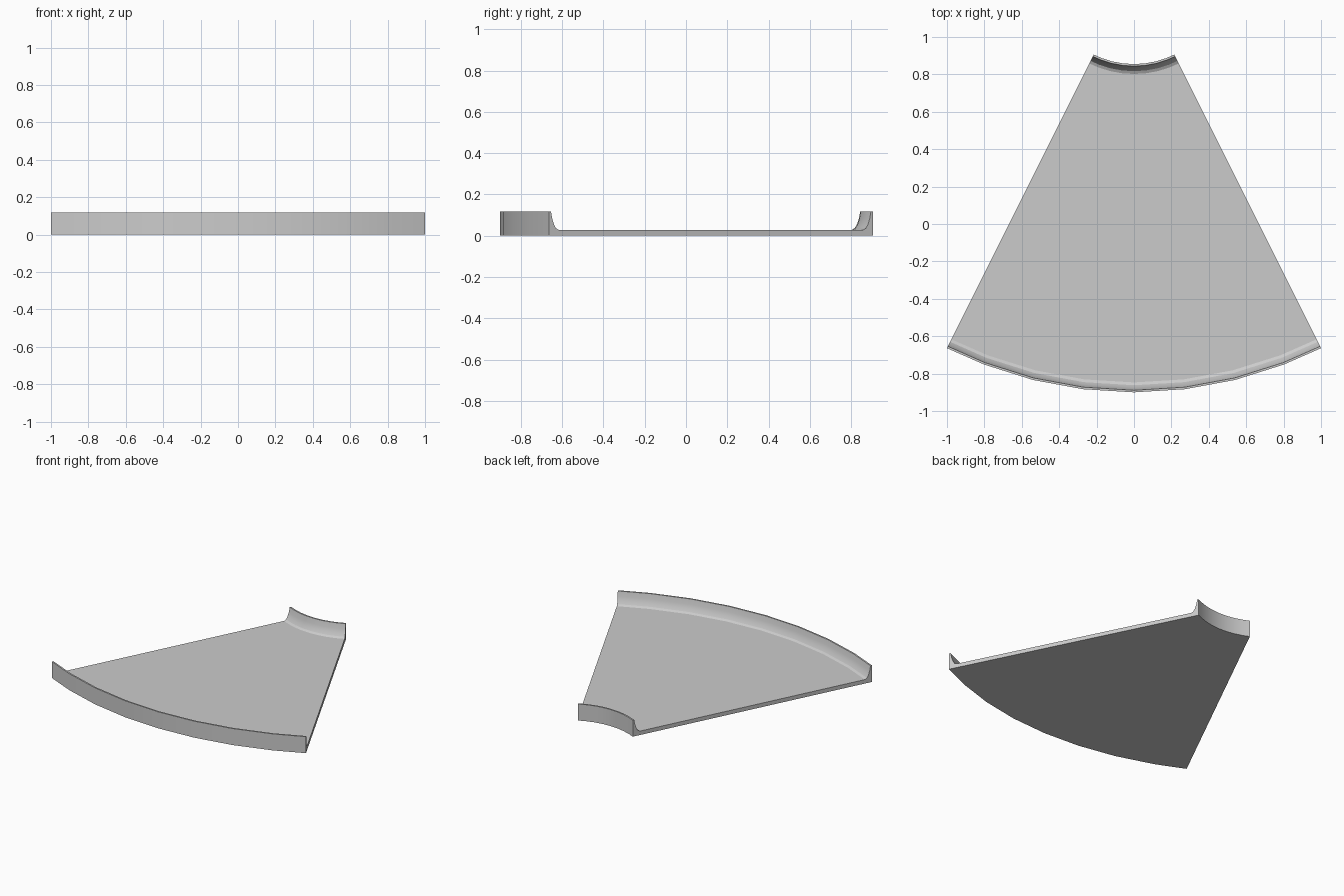
import bpy, bmesh, math

if "Cube" in bpy.data.objects:
    bpy.data.objects.remove(bpy.data.objects["Cube"])

APEX_Y = 1.336            # centre of the arcs
R_OUT, R_IN = 2.236, 0.481
HALF = math.atan(0.5)
FLOOR, TOP = 0.028, 0.117

# Concave rim section: (distance in from the wall, height), floor to lip
rim = [(0.053, FLOOR), (0.038, 0.036), (0.027, 0.055), (0.018, 0.082), (0.011, TOP), (0.0, TOP)]

# Closed radial cross-section of the whole tray
section = [(R_IN, 0), (R_OUT, 0)]
section += [(R_OUT - d, z) for d, z in reversed(rim)]
section += [(R_IN + d, z) for d, z in rim]

# Even steps out from the middle, with a shorter last step
step = math.radians(7)
angles = [-HALF] + [i * step for i in range(-3, 4)] + [HALF]

bm = bmesh.new()
rings = [[bm.verts.new((r * math.sin(a), APEX_Y - r * math.cos(a), z)) for r, z in section]
         for a in angles]
n = len(section)
for a, b in zip(rings, rings[1:]):
    for i in range(n):
        j = (i + 1) % n
        bm.faces.new((a[i], a[j], b[j], b[i]))
# Flat cut ends
bm.faces.new(rings[0])
bm.faces.new(rings[-1])
bmesh.ops.recalc_face_normals(bm, faces=bm.faces)

mesh = bpy.data.meshes.new("sector_tray")
bm.to_mesh(mesh)
bm.free()
tray = bpy.data.objects.new("sector_tray", mesh)
bpy.context.collection.objects.link(tray)

# Smooth arcs, sharp corners
bpy.context.view_layer.objects.active = tray
tray.select_set(True)
bpy.ops.object.shade_smooth_by_angle(angle=math.radians(24))
